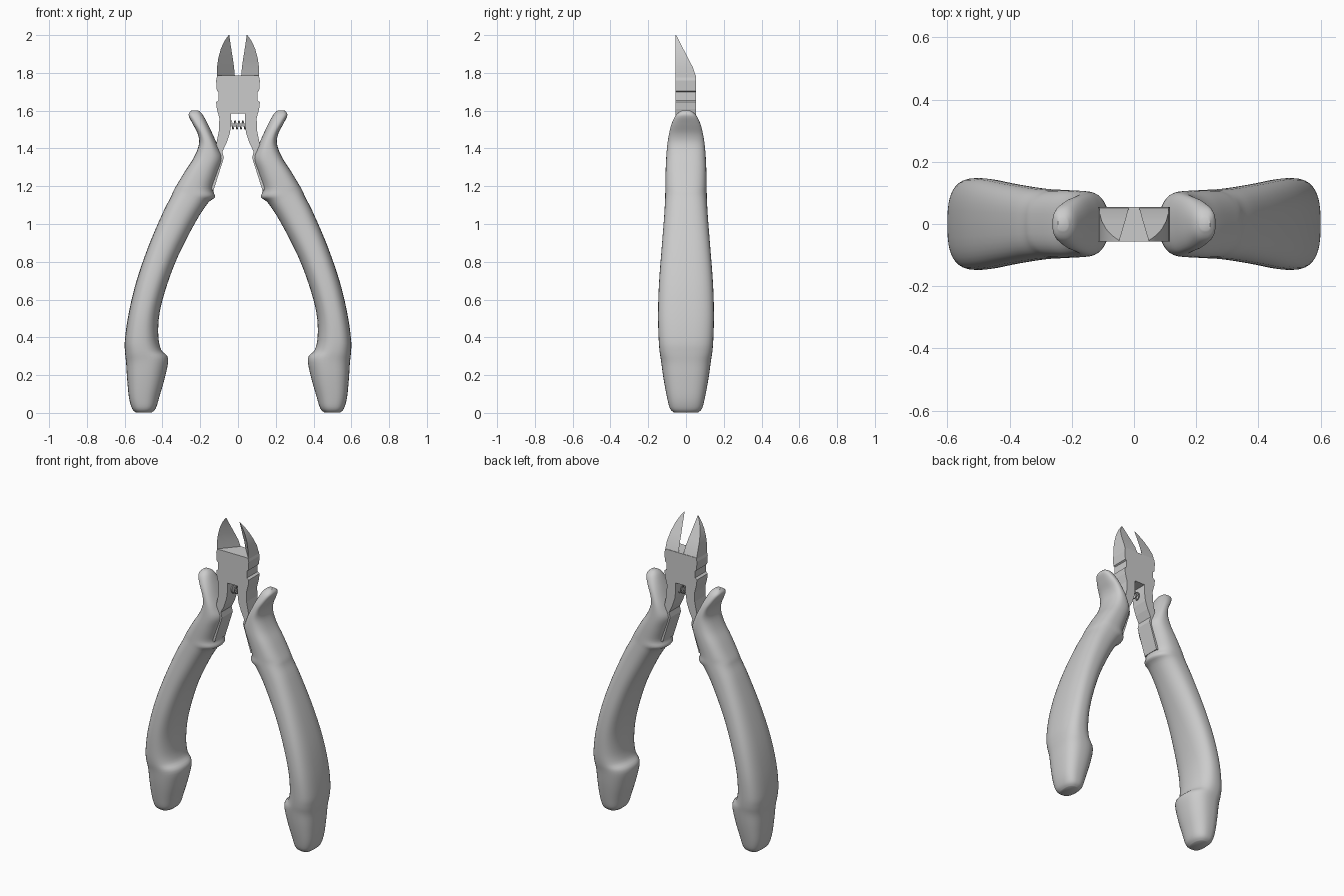
import bpy, bmesh, math

if "Cube" in bpy.data.objects:
    bpy.data.objects.remove(bpy.data.objects["Cube"])

grey = bpy.data.materials.new("satin grey")
grey.diffuse_color = (0.6, 0.6, 0.6, 1)
grey.use_nodes = True
grey.node_tree.nodes["Principled BSDF"].inputs["Base Color"].default_value = grey.diffuse_color


def finish(name, bm, mirror=False, smooth=None):
    bmesh.ops.recalc_face_normals(bm, faces=bm.faces)
    me = bpy.data.meshes.new(name)
    bm.to_mesh(me)
    bm.free()
    me.materials.append(grey)
    ob = bpy.data.objects.new(name, me)
    bpy.context.collection.objects.link(ob)
    if mirror:
        mod = ob.modifiers.new("mirror", 'MIRROR')
        mod.use_mirror_merge = False
    if smooth:
        bpy.ops.object.select_all(action='DESELECT')
        ob.select_set(True)
        bpy.context.view_layer.objects.active = ob
        bpy.ops.object.shade_smooth_by_angle(angle=math.radians(smooth))
    return ob


def loft(bm, rings):
    loops = [[bm.verts.new(p) for p in ring] for ring in rings]
    n = len(loops[0])
    for a, b in zip(loops, loops[1:]):
        for i in range(n):
            j = (i + 1) % n
            bm.faces.new((a[i], a[j], b[j], b[i]))
    bm.faces.new(loops[0])
    bm.faces.new(loops[-1])


def catmull(rows, steps):
    out = []
    for i in range(len(rows) - 1):
        p0, p1 = rows[max(i - 1, 0)], rows[i]
        p2, p3 = rows[i + 1], rows[min(i + 2, len(rows) - 1)]
        for s in range(steps):
            t = s / steps
            out.append([0.5 * (2 * b + (c - a) * t + (2 * a - 5 * b + 4 * c - d) * t * t
                               + (3 * b - a - 3 * c + d) * t ** 3)
                        for a, b, c, d in zip(p0, p1, p2, p3)])
    out.append(list(rows[-1]))
    return out


# Handle grips: stations of outer x, outer z, inner x, inner z, half depth
stations = [
    (0.245, 1.602, 0.212, 1.602, 0.020), (0.262, 1.578, 0.188, 1.580, 0.052),
    (0.240, 1.530, 0.155, 1.520, 0.078), (0.212, 1.475, 0.125, 1.455, 0.092),
    (0.207, 1.420, 0.100, 1.400, 0.100), (0.235, 1.350, 0.080, 1.345, 0.105),
    (0.280, 1.280, 0.103, 1.270, 0.108), (0.322, 1.210, 0.131, 1.185, 0.109),
    (0.342, 1.175, 0.122, 1.142, 0.110), (0.357, 1.140, 0.160, 1.110, 0.111),
    (0.398, 1.060, 0.225, 1.010, 0.116), (0.475, 0.880, 0.315, 0.835, 0.130),
    (0.540, 0.690, 0.375, 0.680, 0.143), (0.580, 0.520, 0.415, 0.530, 0.148),
    (0.599, 0.385, 0.422, 0.410, 0.145), (0.598, 0.320, 0.407, 0.335, 0.140),
    (0.592, 0.260, 0.370, 0.290, 0.132), (0.587, 0.180, 0.385, 0.195, 0.120),
    (0.577, 0.080, 0.415, 0.090, 0.101), (0.560, 0.022, 0.435, 0.025, 0.085),
    (0.540, 0.001, 0.458, 0.001, 0.062)]
rings = []
for xo, zo, xi, zi, hy in catmull(stations, 4):
    ring = []
    for k in range(36):
        a = math.tau * k / 36
        c, s = math.cos(a), math.sin(a)
        e = 2 / 2.8 if c > 0 else 2 / 2.3      # flatter back, rounder inside
        u = math.copysign(abs(c) ** e, c)
        v = math.copysign(abs(s) ** e, s)
        f = (u + 1) / 2
        ring.append((xi + (xo - xi) * f, hy * v, max(0, zi + (zo - zi) * f)))
    rings.append(ring)
bm = bmesh.new()
loft(bm, rings)
finish("handle_grips", bm, mirror=True, smooth=40)

# Pivot body with the two metal legs running into the grips
half = [(0.110, 1.785), (0.116, 1.76), (0.112, 1.705), (0.103, 1.70),
        (0.103, 1.655), (0.116, 1.645), (0.112, 1.61), (0.099, 1.56),
        (0.100, 1.50), (0.118, 1.41), (0.165, 1.25), (0.175, 1.18),
        (0.129, 1.18), (0.075, 1.35), (0.083, 1.383), (0.060, 1.43),
        (0.043, 1.48), (0.036, 1.53), (0.036, 1.585)]
outline = half + [(-x, z) for x, z in reversed(half)]
bm = bmesh.new()
loft(bm, [[(x, y, z) for x, z in outline] for y in (-0.056, 0.054)])
finish("pivot_body", bm)

# Cutting jaws: sloped flat back, bevelled front falling to the inner edge
profile = [(1.775, 0.112, 0.016), (1.83, 0.111, 0.021), (1.88, 0.104, 0.028),
           (1.93, 0.090, 0.036), (1.97, 0.071, 0.042), (1.99, 0.057, 0.045),
           (2.0, 0.049, 0.046)]
rings = []
for z, xo, xi in profile:
    yb = min(0.054, -0.052 + 0.106 * (2 - z) / 0.205)
    rings.append([(xo, -0.056, z), (xo, yb, z), (xi, yb, z)])
bm = bmesh.new()
loft(bm, rings)
finish("cutting_jaws", bm, mirror=True, smooth=25)

# Return spring coiled between the legs
rings = []
turns, r, wire = 4, 0.021, 0.0035
for i in range(turns * 16 + 1):
    a = math.tau * i / 16
    x = -0.042 + 0.084 * i / (turns * 16)
    ring = []
    for k in range(6):
        b = math.tau * k / 6
        rr = r + wire * math.cos(b)
        ring.append((x + wire * math.sin(b), rr * math.cos(a), 1.525 + rr * math.sin(a)))
    rings.append(ring)
bm = bmesh.new()
loft(bm, rings)
finish("return_spring", bm, smooth=60)
